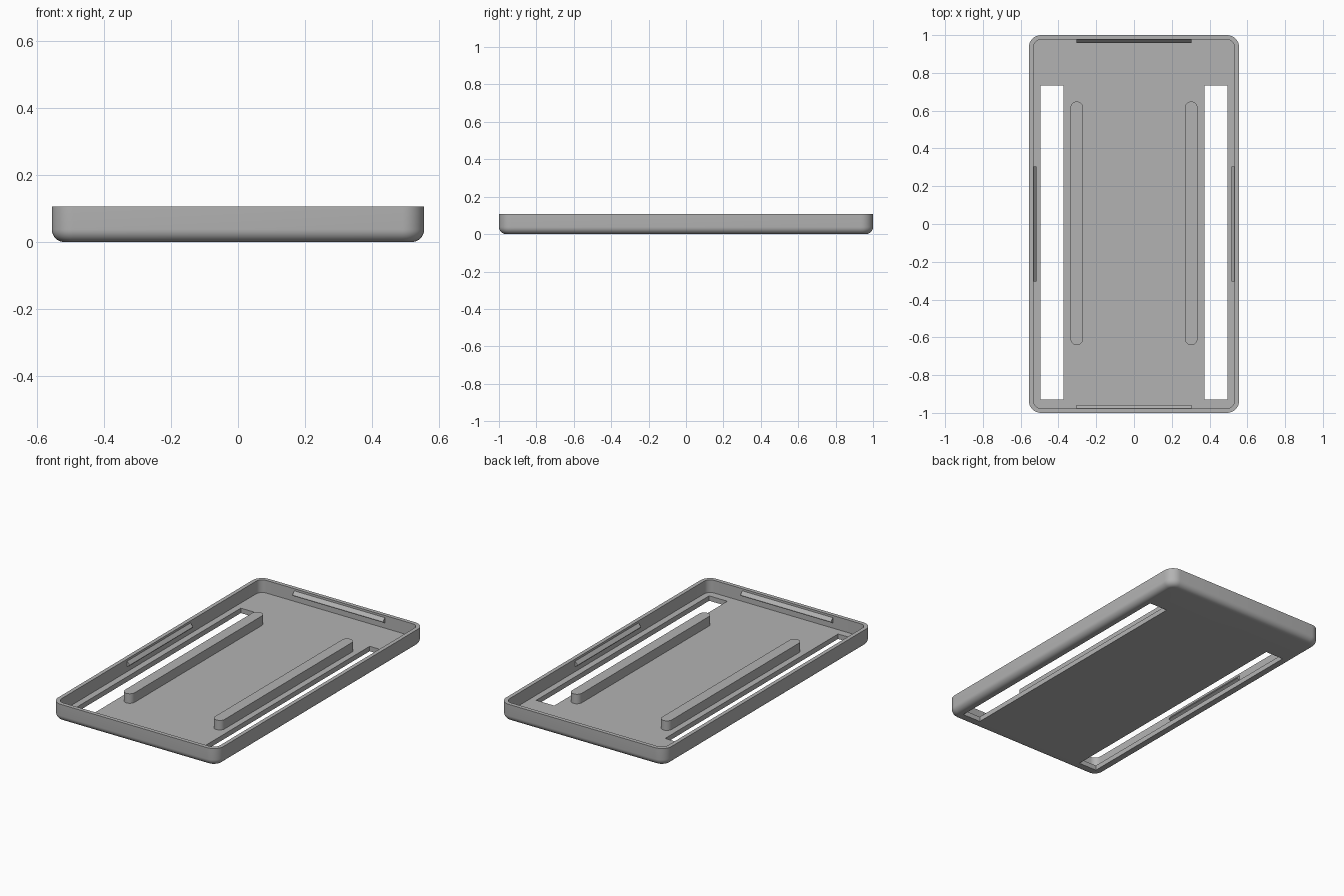
import bpy, bmesh, math

HALF_X, HALF_Y, HEIGHT = 0.557, 1.0, 0.107
CORNER, FILLET, WALL, FLOOR = 0.065, 0.038, 0.024, 0.03

if "Cube" in bpy.data.objects:
    bpy.data.objects.remove(bpy.data.objects["Cube"])

grey = bpy.data.materials.new("plain grey")
grey.use_nodes = True
colour = (0.45, 0.45, 0.45, 1)
grey.diffuse_color = colour
grey.node_tree.nodes["Principled BSDF"].inputs["Base Color"].default_value = colour


def rounded_rect(hx, hy, radius, steps=8):
    """Counter-clockwise outline of a rectangle with rounded corners."""
    points = []
    for i, (sx, sy) in enumerate([(1, 1), (-1, 1), (-1, -1), (1, -1)]):
        for k in range(steps + 1):
            a = math.radians(90) * (i + k / steps)
            points.append((sx * (hx - radius) + radius * math.cos(a),
                           sy * (hy - radius) + radius * math.sin(a)))
    return points


def loft(name, loops):
    """Closed solid through a stack of (outline, z) loops."""
    bm = bmesh.new()
    rings = [[bm.verts.new((x, y, z)) for x, y in outline] for outline, z in loops]
    count = len(rings[0])
    for low, high in zip(rings, rings[1:]):
        for i in range(count):
            j = (i + 1) % count
            bm.faces.new((low[i], low[j], high[j], high[i]))
    bm.faces.new(rings[0][::-1])
    bm.faces.new(rings[-1])
    bmesh.ops.remove_doubles(bm, verts=bm.verts, dist=1e-5)
    bmesh.ops.recalc_face_normals(bm, faces=bm.faces)
    mesh = bpy.data.meshes.new(name)
    bm.to_mesh(mesh)
    bm.free()
    mesh.materials.append(grey)
    obj = bpy.data.objects.new(name, mesh)
    bpy.context.collection.objects.link(obj)
    return obj


def smooth(obj):
    bpy.ops.object.select_all(action='DESELECT')
    obj.select_set(True)
    bpy.context.view_layer.objects.active = obj
    bpy.ops.object.shade_smooth_by_angle(angle=math.radians(30))


# Tray shell: filleted outside, then up over the rim and down to the floor
loops = []
for k in range(9):
    a = math.radians(90) * k / 8
    inset = FILLET * (1 - math.sin(a))
    loops.append((rounded_rect(HALF_X - inset, HALF_Y - inset, CORNER - inset),
                  FILLET * (1 - math.cos(a))))
loops.append((rounded_rect(HALF_X, HALF_Y, CORNER), HEIGHT))
inner = rounded_rect(HALF_X - WALL, HALF_Y - WALL, CORNER - WALL)
loops += [(inner, HEIGHT), (inner, FLOOR)]
tray = loft("tray", loops)

# Long slots cut through the floor
for side, sx in (("left", 1), ("right", -1)):
    bpy.ops.mesh.primitive_cube_add(size=1, location=(sx * 0.434, -0.098, 0))
    cutter = bpy.context.object
    cutter.name = side + "_slot_cutter"
    cutter.scale = (0.122, 1.664, 0.14)
    bpy.context.view_layer.update()
    cut = tray.modifiers.new(side + "_slot", 'BOOLEAN')
    cut.operation, cut.solver, cut.object = 'DIFFERENCE', 'EXACT', cutter
    bpy.context.view_layer.objects.active = tray
    bpy.ops.object.modifier_apply(modifier=cut.name)
    bpy.data.objects.remove(cutter)
smooth(tray)

# Raised ribs with round ends
for side, sx in (("left", 1), ("right", -1)):
    outline = rounded_rect(0.033, 0.645, 0.0329)
    rib = loft(side + "_rib", [(outline, FLOOR - 0.005), (outline, 0.088)])
    rib.location = (sx * 0.303, 0.004, 0)
    smooth(rib)

# Wedge clips along the middle of each wall, pointing inwards
for name, angle, reach in (("back", 0, HALF_Y), ("left", -90, HALF_X),
                           ("front", 180, HALF_Y), ("right", 90, HALF_X)):
    wall = reach - WALL

    def strip(depth):
        return [(-0.305, wall - depth), (0.305, wall - depth),
                (0.305, wall + 0.005), (-0.305, wall + 0.005)]
    clip = loft(name + "_clip", [(strip(0), 0.062), (strip(0.017), 0.07),
                                 (strip(0.017), 0.074), (strip(0), 0.094)])
    clip.rotation_euler.z = math.radians(angle)
